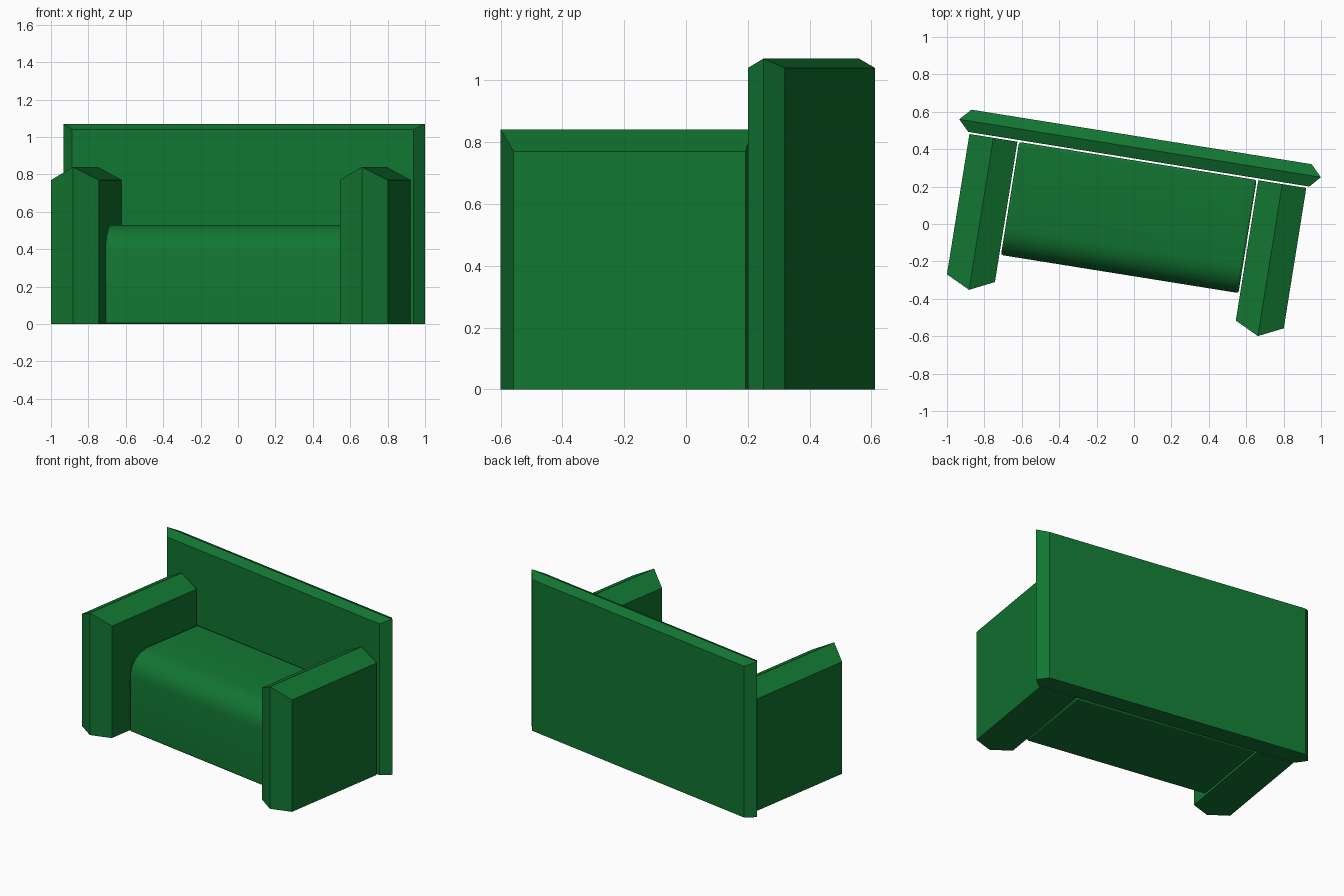
import bpy, bmesh, math
from mathutils import Matrix

if "Cube" in bpy.data.objects:
    bpy.data.objects.remove(bpy.data.objects["Cube"])

# The whole sofa is turned slightly about the vertical axis
PLACE = Matrix.Rotation(math.radians(-9.1), 4, 'Z') @ Matrix.Translation((-0.033, 0, 0))

green = bpy.data.materials.new("green_fabric")
green.diffuse_color = (0.006, 0.18, 0.032, 1)
green.use_nodes = True
green.node_tree.nodes["Principled BSDF"].inputs["Base Color"].default_value = green.diffuse_color


def finish(bm, name, angle):
    bmesh.ops.recalc_face_normals(bm, faces=bm.faces)
    mesh = bpy.data.meshes.new(name)
    bm.to_mesh(mesh)
    bm.free()
    mesh.materials.append(green)
    ob = bpy.data.objects.new(name, mesh)
    bpy.context.collection.objects.link(ob)
    ob.matrix_world = PLACE
    bpy.context.view_layer.objects.active = ob
    ob.select_set(True)
    bpy.ops.object.shade_smooth_by_angle(angle=math.radians(angle))
    ob.select_set(False)
    return ob


def ridged_block(name, plan, eave, ridge):
    """Six-sided upright block; a ridge joins plan points 0 and 3."""
    bm = bmesh.new()
    low = [bm.verts.new((x, y, 0)) for x, y in plan]
    top = [bm.verts.new((x, y, ridge if i % 3 == 0 else eave))
           for i, (x, y) in enumerate(plan)]
    bm.faces.new(low)
    for i in range(6):
        j = (i + 1) % 6
        bm.faces.new((low[i], low[j], top[j], top[i]))
    bm.faces.new(top[:4])
    bm.faces.new((top[3], top[4], top[5], top[0]))
    return finish(bm, name, 40)


# Backrest: thin panel with pointed ends and a low ridge
ridged_block("backrest", [(-0.978, 0.405), (-0.92, 0.346), (0.927, 0.346),
                          (0.98, 0.405), (0.92, 0.466), (-0.922, 0.466)], 1.04, 1.07)

# Armrests: pointed front, ridged top, flat rear
for side, name in ((-1, "left_armrest"), (1, "right_armrest")):
    plan = [(0.782, -0.487), (0.912, -0.424), (0.912, 0.336),
            (0.782, 0.336), (0.652, 0.336), (0.652, -0.424)]
    ridged_block(name, [(side * x, y) for x, y in plan], 0.77, 0.84)

# Seat: side profile with a rounded front edge, extruded across
profile = [(0.336, 0), (0.336, 0.53), (-0.13, 0.53), (-0.185, 0.515),
           (-0.235, 0.48), (-0.265, 0.435), (-0.276, 0.38), (-0.276, 0)]
bm = bmesh.new()
face = bm.faces.new([bm.verts.new((-0.643, y, z)) for y, z in profile])
ext = bmesh.ops.extrude_face_region(bm, geom=[face], use_keep_orig=True)
bmesh.ops.translate(bm, vec=(1.286, 0, 0),
                    verts=[v for v in ext["geom"] if isinstance(v, bmesh.types.BMVert)])
seat = finish(bm, "seat", 40)
bevel = seat.modifiers.new("soft_edges", 'BEVEL')
bevel.width = 0.012
bevel.segments = 2
bevel.limit_method = 'ANGLE'
bevel.angle_limit = math.radians(60)
